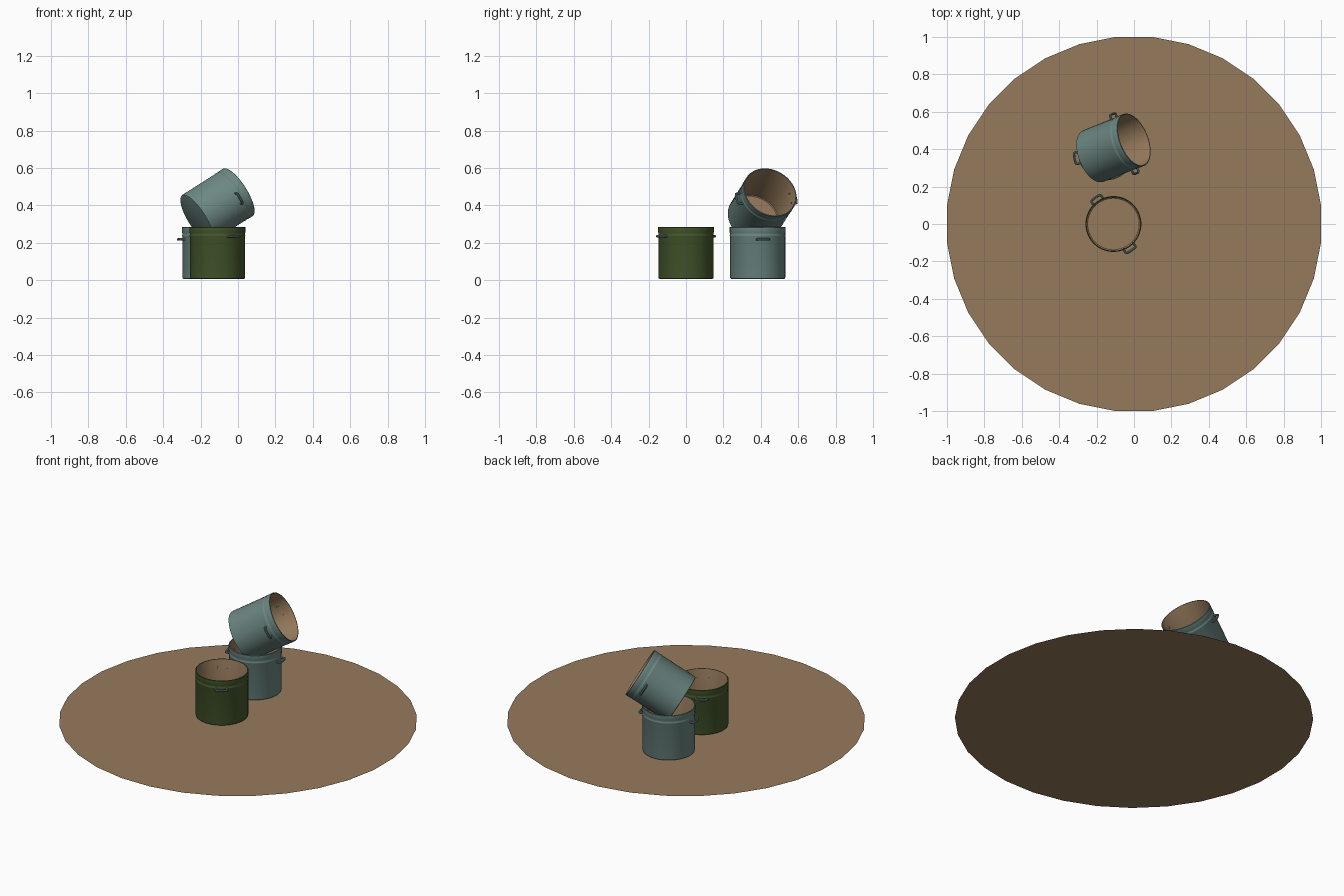
import bpy, bmesh, math
from mathutils import Matrix, Vector

if "Cube" in bpy.data.objects:
    bpy.data.objects.remove(bpy.data.objects["Cube"])


def material(name, rgb):
    m = bpy.data.materials.new(name)
    m.diffuse_color = (*rgb, 1)
    m.use_nodes = True
    m.node_tree.nodes["Principled BSDF"].inputs["Base Color"].default_value = m.diffuse_color
    return m


BROWN = material("earth brown", (0.305, 0.195, 0.107))
TEAL = material("dull teal", (0.150, 0.245, 0.225))
GREEN = material("olive green", (0.060, 0.097, 0.025))

HEIGHT = 0.278
# (radius, z) outside from the base centre up to the rim, with two shallow beads
OUTER = [(0, 0), (0.141, 0), (0.146, 0.002), (0.148, 0.008), (0.148, 0.226),
         (0.1495, 0.229), (0.1495, 0.232), (0.148, 0.235), (0.148, 0.246),
         (0.1495, 0.249), (0.1495, HEIGHT - 0.002), (0.148, HEIGHT), (0.144, HEIGHT)]
# inside from the rim down to the floor
INNER = [(0.143, HEIGHT - 0.003), (0.143, 0.008), (0.138, 0.004), (0, 0.004)]


def smooth(obj):
    bpy.ops.object.select_all(action='DESELECT')
    obj.select_set(True)
    bpy.context.view_layer.objects.active = obj
    bpy.ops.object.shade_smooth_by_angle(angle=math.radians(35))


def pot_shell(name, colour, matrix, sides=48):
    bm = bmesh.new()
    profile = OUTER + INNER
    rings = []
    for r, z in profile:
        if r == 0:
            rings.append([bm.verts.new((0, 0, z))] * sides)
        else:
            rings.append([bm.verts.new((r * math.cos(a), r * math.sin(a), z))
                          for a in (2 * math.pi * i / sides for i in range(sides))])
    for k in range(len(rings) - 1):
        a, b = rings[k], rings[k + 1]
        for i in range(sides):
            j = (i + 1) % sides
            corners = list(dict.fromkeys((a[i], a[j], b[j], b[i])))
            face = bm.faces.new(corners)
            face.material_index = 1 if k >= len(OUTER) - 1 else 0
    mesh = bpy.data.meshes.new(name)
    bm.to_mesh(mesh)
    bm.free()
    mesh.materials.append(colour)
    mesh.materials.append(BROWN)
    obj = bpy.data.objects.new(name, mesh)
    bpy.context.collection.objects.link(obj)
    obj.matrix_world = matrix
    smooth(obj)


def handle(name, side, z, matrix):
    # flat loop standing out from the wall
    path = [(0.138, -0.031), (0.162, -0.031), (0.168, -0.028), (0.170, -0.022),
            (0.171, 0), (0.170, 0.022), (0.168, 0.028), (0.162, 0.031), (0.138, 0.031)]
    curve = bpy.data.curves.new(name, 'CURVE')
    curve.dimensions = '3D'
    curve.bevel_depth = 0.0065
    curve.bevel_resolution = 2
    spline = curve.splines.new('POLY')
    spline.points.add(len(path) - 1)
    for p, (x, y) in zip(spline.points, path):
        p.co = (side * x, side * y, z, 1)
    curve.materials.append(TEAL)
    obj = bpy.data.objects.new(name, curve)
    bpy.context.collection.objects.link(obj)
    obj.matrix_world = matrix
    bpy.ops.object.select_all(action='DESELECT')
    obj.select_set(True)
    bpy.context.view_layer.objects.active = obj
    bpy.ops.object.convert(target='MESH')
    smooth(bpy.context.view_layer.objects.active)


def pot(name, colour, matrix, handle_z):
    pot_shell(name, colour, matrix)
    handle(name + "_handle_a", 1, handle_z, matrix)
    handle(name + "_handle_b", -1, handle_z, matrix)


# ground disc
bm = bmesh.new()
bmesh.ops.create_circle(bm, cap_ends=True, segments=32, radius=1 / math.cos(math.pi / 32),
                        matrix=Matrix.Rotation(math.pi / 32, 4, 'Z'))
for f in bm.faces:
    if f.normal.z < 0:
        f.normal_flip()
ground = bpy.data.meshes.new("ground_disc")
bm.to_mesh(ground)
bm.free()
ground.materials.append(BROWN)
bpy.context.collection.objects.link(bpy.data.objects.new("ground_disc", ground))

# two upright pots
pot("green_pot", GREEN,
    Matrix.Translation((-0.11, 0, 0.007)) @ Matrix.Rotation(math.radians(-56), 4, 'Z'), 0.228)
pot("lower_teal_pot", TEAL,
    Matrix.Translation((-0.15, 0.383, 0.007)) @ Matrix.Rotation(math.radians(11), 4, 'Z'), 0.211)

# tilted pot resting in the lower one, mouth towards +x and up
axis = Vector((0.80, 0.32, 0.508)).normalized()
u = Vector((axis.y, -axis.x, 0)).normalized()
v = axis.cross(u)
base = Vector((0.0, 0.45, 0.47)) - axis * HEIGHT
tilt = Matrix((u, v, axis)).transposed().to_4x4()
pot("tilted_teal_pot", TEAL, Matrix.Translation(base) @ tilt, 0.213)
